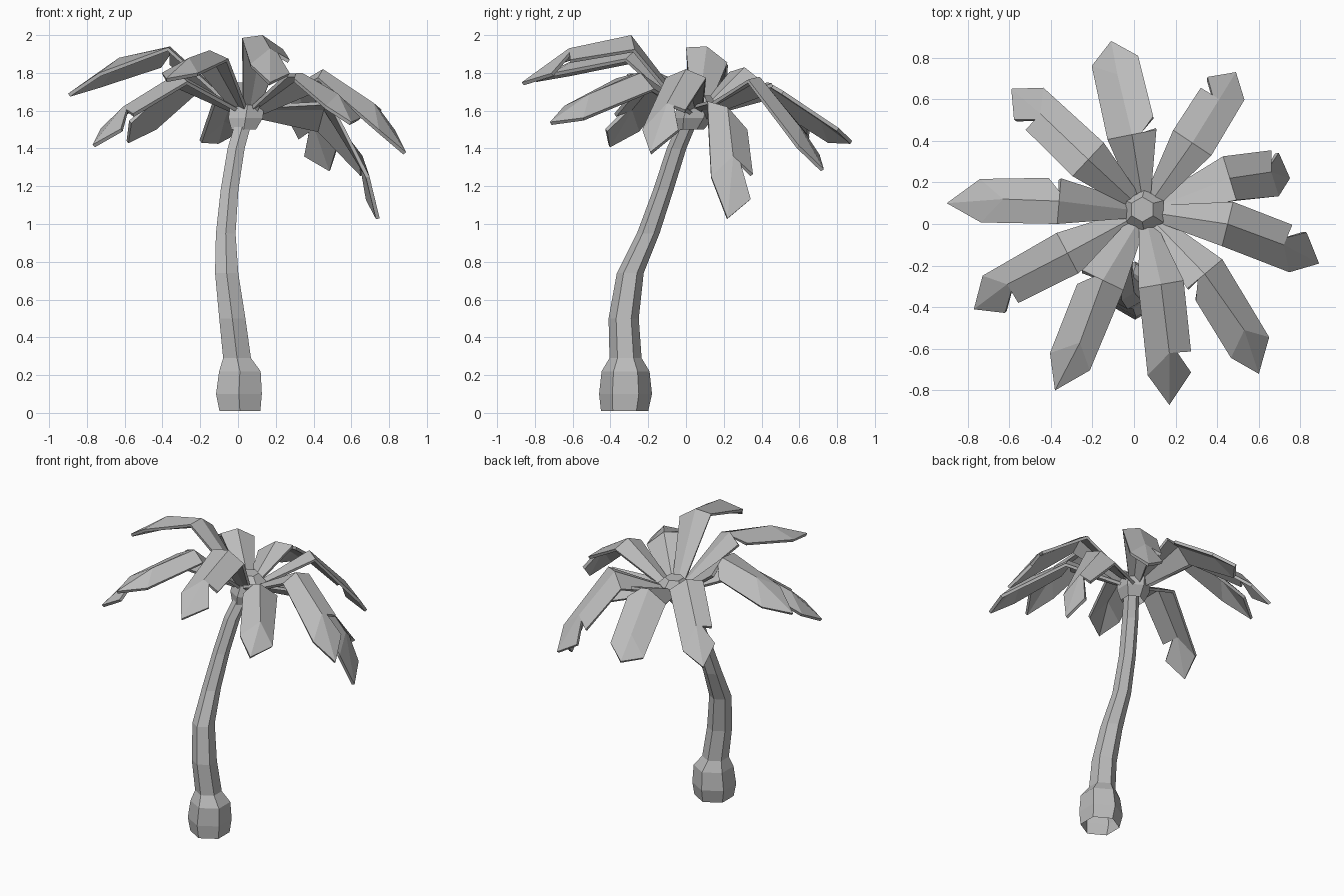
import bpy
import bmesh
import math
from mathutils import Vector

cube = bpy.data.objects.get("Cube")
if cube:
    bpy.data.objects.remove(cube, do_unlink=True)

grey = bpy.data.materials.new("plain_grey")
grey.use_nodes = True
colour = (0.5, 0.5, 0.5, 1)
grey.diffuse_color = colour
grey.node_tree.nodes["Principled BSDF"].inputs["Base Color"].default_value = colour

SIDES = 6
HUB = Vector((0.05, 0.06, 1.62))


def finish(bm, name):
    mesh = bpy.data.meshes.new(name)
    bm.to_mesh(mesh)
    bm.free()
    mesh.materials.append(grey)
    obj = bpy.data.objects.new(name, mesh)
    bpy.context.collection.objects.link(obj)
    return obj


def ringed_tube(name, rings):
    """Skin a faceted tube, open below, through (x, y, z, radius) rings."""
    bm = bmesh.new()
    loops = []
    for x, y, z, radius in rings:
        angles = [math.tau * (i + 0.5) / SIDES for i in range(SIDES)]
        loops.append([bm.verts.new((x + radius * math.cos(a),
                                    y + radius * math.sin(a), z)) for a in angles])
    for low, high in zip(loops, loops[1:]):
        for i in range(SIDES):
            j = (i + 1) % SIDES
            bm.faces.new((low[i], low[j], high[j], high[i]))
    bm.faces.new(loops[-1])
    return finish(bm, name)


def frond(name, mid, bend, tip, width=0.11, roll=0.0, outer_slit=False):
    """Folded leaf: a central ridge with a drooping panel on either side.

    A positive roll lifts the left edge and lowers the right one. The slit
    is on the left at the bend, or else on the right at the middle."""
    mid, bend, tip = Vector(mid), Vector(bend), Vector(tip)
    outward = mid - HUB
    outward.z = 0
    root = HUB + outward.normalized() * 0.06
    bm = bmesh.new()
    ridge = [bm.verts.new(p) for p in (root, mid, bend, tip)]
    for side in (1, -1):
        def across(before, after):
            d = after - before
            return Vector((-d.y, d.x, 0)).normalized() * side

        def panel(*verts):
            bm.faces.new(verts[::-1] if side > 0 else verts)

        down = Vector((0, 0, side * roll - 0.045))
        side_mid = across(root, bend) * width
        side_bend = across(mid, tip) * width
        corner = mid + side_mid + down
        shoulder = bend + side_bend * 0.95 + down * 0.8
        edge_root = bm.verts.new(root + across(root, mid) * 0.04 + down * 0.4)
        edge_mid = bm.verts.new(corner)
        edge_tip = bm.verts.new(shoulder + (tip - bend) * 0.4)
        if outer_slit and side > 0:
            slit = bm.verts.new(bend + side_bend * 0.35 + down * 0.3)
            edge_bend = bm.verts.new(shoulder)
            panel(ridge[0], edge_root, edge_mid, ridge[1])
            panel(ridge[1], edge_mid, edge_bend, slit, ridge[2])
            panel(ridge[2], slit, edge_tip, ridge[3])
            continue
        if not outer_slit and side < 0:
            slit = bm.verts.new(mid + side_mid * 0.4 + down * 0.4)
            edge_next = bm.verts.new(corner + (bend - mid) * 0.22)
            panel(ridge[0], edge_root, edge_mid, slit, ridge[1])
            panel(ridge[1], slit, edge_next, edge_tip, ridge[2])
        else:
            panel(ridge[0], edge_root, edge_mid, ridge[1])
            panel(ridge[1], edge_mid, edge_tip, ridge[2])
        panel(ridge[2], edge_tip, ridge[3])
    obj = finish(bm, name)
    solid = obj.modifiers.new("thickness", "SOLIDIFY")
    solid.thickness = 0.02
    solid.offset = -1


# Leaning trunk with a swollen foot
ringed_tube("trunk", [
    (0.01, -0.325, 0.01, 0.125), (0.005, -0.32, 0.1, 0.14),
    (0.01, -0.32, 0.22, 0.127), (-0.005, -0.32, 0.29, 0.085),
    (-0.03, -0.33, 0.5, 0.08), (-0.06, -0.295, 0.74, 0.071),
    (-0.065, -0.2, 0.95, 0.06), (-0.045, -0.12, 1.18, 0.054),
    (-0.01, -0.05, 1.4, 0.052), (0.03, 0.01, 1.54, 0.05)])

# Crown hub joining the leaves
ringed_tube("crown_hub", [
    (0.03, 0.02, 1.5, 0.075), (0.04, 0.04, 1.56, 0.105),
    (0.05, 0.06, 1.63, 0.105), (0.04, 0.07, 1.68, 0.06)])

# Leaves, each given by three points along its ridge
frond("frond_left", (-0.36, 0.11, 1.94), (-0.63, 0.12, 1.88), (-0.9, 0.1, 1.69),
      roll=0.04)
frond("frond_front_left", (-0.15, -0.27, 1.92), (-0.26, -0.57, 1.88),
      (-0.38, -0.8, 1.77))
frond("frond_left_front", (-0.32, -0.14, 1.8), (-0.61, -0.29, 1.62),
      (-0.77, -0.41, 1.42), outer_slit=True)
frond("frond_back_left", (-0.22, 0.31, 1.83), (-0.45, 0.53, 1.65),
      (-0.59, 0.65, 1.44), roll=0.02, outer_slit=True)
frond("frond_back", (-0.01, 0.43, 1.75), (-0.08, 0.72, 1.56),
      (-0.11, 0.88, 1.44), width=0.12, roll=-0.04)
frond("frond_back_right", (0.28, 0.39, 1.78), (0.41, 0.6, 1.52),
      (0.49, 0.73, 1.29), roll=-0.03, outer_slit=True)
frond("frond_right_back", (0.46, 0.22, 1.62), (0.66, 0.25, 1.36),
      (0.75, 0.22, 1.03), roll=-0.075, outer_slit=True)
frond("frond_right", (0.45, 0, 1.82), (0.72, -0.1, 1.64),
      (0.89, -0.19, 1.38), outer_slit=True)
frond("frond_front_right", (0.34, -0.24, 1.8), (0.53, -0.51, 1.69),
      (0.6, -0.72, 1.54), roll=-0.04)
frond("frond_front", (0.13, -0.29, 2), (0.17, -0.62, 1.93),
      (0.17, -0.87, 1.75), roll=-0.03, outer_slit=True)
